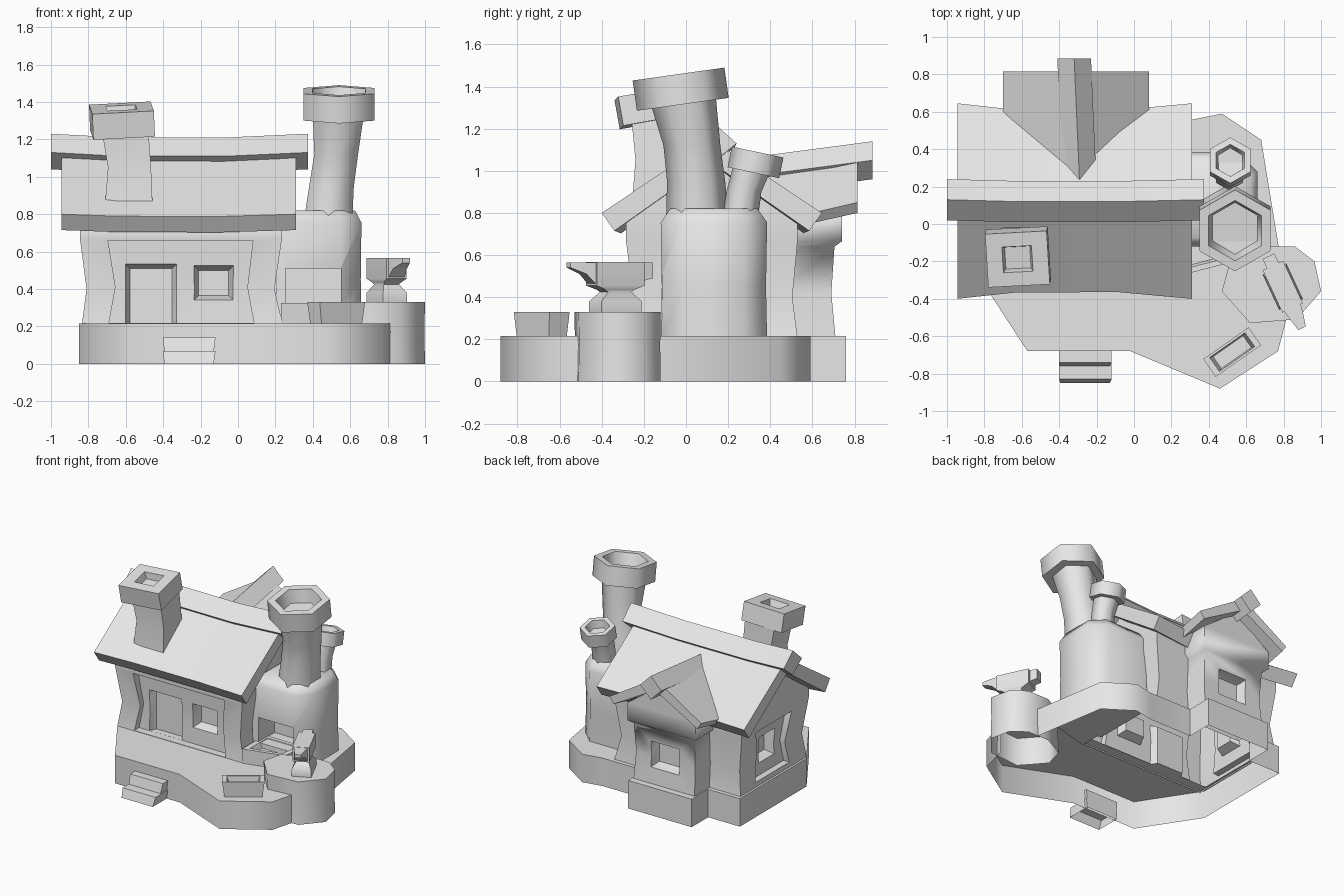
import bpy, bmesh, math
from mathutils import Matrix, Vector

old = bpy.data.objects.get("Cube")
if old:
    bpy.data.objects.remove(old)

GREY = (0.8, 0.8, 0.8, 1)
stone = bpy.data.materials.new("plain_grey")
stone.use_nodes = True
stone.diffuse_color = GREY
stone.node_tree.nodes["Principled BSDF"].inputs["Base Color"].default_value = GREY


# --- helpers ---
def finish(name, bm):
    me = bpy.data.meshes.new(name)
    bm.to_mesh(me)
    bm.free()
    me.materials.append(stone)
    ob = bpy.data.objects.new(name, me)
    bpy.context.collection.objects.link(ob)
    smooth(ob)
    return ob


def smooth(ob):
    bpy.ops.object.select_all(action='DESELECT')
    ob.select_set(True)
    bpy.context.view_layer.objects.active = ob
    bpy.ops.object.shade_smooth_by_angle(angle=math.radians(62))


def loft(name, rings, matrix=Matrix(), open_start=False):
    """Skin a stack of rings with the same number of points and cap the ends."""
    bm = bmesh.new()
    rows = [[bm.verts.new(matrix @ Vector(p)) for p in ring] for ring in rings]
    n = len(rows[0])
    for a, b in zip(rows, rows[1:]):
        for i in range(n):
            j = (i + 1) % n
            bm.faces.new((a[i], a[j], b[j], b[i]))
    first = bm.faces.new(rows[0][::-1])
    bm.faces.new(rows[-1])
    bmesh.ops.recalc_face_normals(bm, faces=bm.faces)
    if open_start:
        bm.faces.remove(first)
    bmesh.ops.remove_doubles(bm, verts=bm.verts, dist=0.0005)
    return finish(name, bm)


def rect(x0, x1, y0, y1, z):
    return [(x0, y0, z), (x1, y0, z), (x1, y1, z), (x0, y1, z)]


def at(outline, z, k=1.0):
    """Flat outline at height z, scaled about its centre."""
    cx = sum(p[0] for p in outline) / len(outline)
    cy = sum(p[1] for p in outline) / len(outline)
    return [(cx + (p[0] - cx) * k, cy + (p[1] - cy) * k, z) for p in outline]


def hexagon(r, z=0.0, c=(0, 0)):
    return [(c[0] + r * math.cos(math.radians(30 + 60 * i)),
             c[1] + r * math.sin(math.radians(30 + 60 * i)), z) for i in range(6)]


def hollow(name, outline, z0, z1, k, depth, flare=1.0, matrix=Matrix()):
    """Block with a pit sunk into its top."""
    return loft(name, [at(outline, z0), at(outline, z1, flare), at(outline, z1, flare * k),
                       at(outline, z1 - depth, flare * k * 0.85)], matrix)


def place(x, y, z, rx=0, ry=0, rz=0):
    turn = [Matrix.Rotation(math.radians(a), 4, ax) for a, ax in ((rz, 'Z'), (ry, 'Y'), (rx, 'X'))]
    return Matrix.Translation((x, y, z)) @ turn[0] @ turn[1] @ turn[2]


def reveal(name, w, h, depth, matrix, sill=0.025):
    """Cutter for an opening facing -y whose sides slant inwards."""
    def ring(y, m, s):
        return [(m - w / 2, y, s - h / 2), (w / 2 - m, y, s - h / 2),
                (w / 2 - m, y, h / 2 - m), (m - w / 2, y, h / 2 - m)]
    return loft(name, [ring(-0.2, 0, 0), ring(0, 0, 0), ring(depth, 0.025, sill)], matrix)


def cut(ob, *cutters):
    """Subtract the cutters for good and discard them."""
    for c in cutters:
        c.hide_render = True
        mod = ob.modifiers.new("cut", 'BOOLEAN')
        mod.operation, mod.solver, mod.object = 'DIFFERENCE', 'EXACT', c
        deps = bpy.context.evaluated_depsgraph_get()
        me = bpy.data.meshes.new_from_object(ob.evaluated_get(deps))
        ob.modifiers.clear()
        ob.data = me
        bpy.data.objects.remove(c)
    smooth(ob)


def open_bottom(ob, z):
    bm = bmesh.new()
    bm.from_mesh(ob.data)
    low = [f for f in bm.faces if all(v.co.z < z for v in f.verts)]
    bmesh.ops.delete(bm, geom=low, context='FACES')
    bm.to_mesh(ob.data)
    bm.free()


# --- platform: open shell, its top pierced under the house ---
DECK = 0.215
UNDER_ANVIL = (0.775, -0.13)
outline = [(-0.85, 0.56), (-0.85, -0.25), (-0.57, -0.68), (-0.02, -0.68), (0.46, -0.88),
           (0.77, -0.68), (0.83, -0.45), UNDER_ANVIL, (0.68, 0.45), (0.47, 0.59),
           (0.32, 0.56), (-0.04, 0.56), (-0.04, 0.76), (-0.58, 0.76), (-0.58, 0.56)]
opening = [(-0.82, 0.51), (-0.82, -0.2), (0.22, -0.2), (0.22, 0.51),
           (-0.08, 0.51), (-0.08, 0.68), (-0.54, 0.68), (-0.54, 0.51)]
bm = bmesh.new()
tops = [bm.verts.new((x, y, DECK)) for x, y in outline]
feet = [bm.verts.new((x, y, 0)) for x, y in outline]
hole = [bm.verts.new((x, y, DECK)) for x, y in opening]
rim_edges = [bm.edges.new((ring[i - 1], ring[i])) for ring in (tops, hole) for i in range(len(ring))]
bmesh.ops.triangle_fill(bm, use_beauty=True, edges=rim_edges, normal=(0, 0, 1))
for f in bm.faces:
    f.normal_update()
    if f.normal.z < 0:
        f.normal_flip()
for i, point in enumerate(outline):
    if point != UNDER_ANVIL:
        bm.faces.new((tops[i - 1], feet[i - 1], feet[i], tops[i]))
finish("platform", bm)

# --- front steps with slanted risers ---
for name, y, z, low in (("upper_step", -0.74, 0.14, 0.06), ("lower_step", -0.83, 0.068, 0)):
    loft(name, [rect(-0.395, -0.13, y - 0.02, -0.66, low),
                rect(-0.40, -0.12, y, -0.66, z)], open_start=True)

# --- house body with pinched walls, gables and recesses ---
RIDGE_Y = 0.12
house = loft("house_walls", [
    rect(-0.835, 0.24, -0.275, 0.53, 0.205),
    rect(-0.81, 0.195, -0.25, 0.505, 0.40),
    rect(-0.845, 0.235, -0.285, 0.53, 0.67),
    rect(-0.845, 0.235, -0.285, 0.53, 0.765),
    rect(-0.845, 0.235, RIDGE_Y, RIDGE_Y, 1.06)])
cut(house,
    loft("front_panel_cutter", [rect(-0.69, 0.085, -0.5, -0.215, 0.218),
                                rect(-0.655, 0.05, -0.5, -0.21, 0.41),
                                rect(-0.695, 0.08, -0.5, -0.225, 0.66)]),
    reveal("door_cutter", 0.275, 0.315, 0.05, place(-0.465, -0.214, 0.376), sill=0),
    reveal("window_cutter", 0.21, 0.185, 0.07, place(-0.13, -0.214, 0.432)),
    loft("side_panel_cutter", [rect(-1, -0.78, -0.07, 0.34, 0.25),
                               rect(-1, -0.77, -0.04, 0.30, 0.42),
                               rect(-1, -0.79, -0.08, 0.35, 0.64)]),
    reveal("side_window_cutter", 0.19, 0.20, 0.07, place(-0.777, 0.13, 0.44, rz=-90)))
open_bottom(house, 0.21)

# --- rear wing with overhanging gable ---
wing = loft("wing_walls", [
    rect(-0.57, -0.05, 0.45, 0.71, 0.205),
    rect(-0.56, -0.06, 0.45, 0.69, 0.42),
    rect(-0.57, -0.05, 0.45, 0.705, 0.64),
    rect(-0.60, -0.02, 0.45, 0.74, 0.665),
    rect(-0.60, -0.02, 0.45, 0.74, 0.80),
    rect(-0.31, -0.31, 0.45, 0.74, 1.01)])
cut(wing, reveal("wing_window_cutter", 0.24, 0.20, 0.06, place(-0.31, 0.69, 0.435, rz=180)))
open_bottom(wing, 0.21)

# --- main roof and ridge beam, both sagging in the middle ---
STATIONS = ((0, 0), (0.24, 0.9), (0.68, 1), (1, 0))
profile = [(-0.40, 0.80), (RIDGE_Y, 1.15), (0.645, 0.80), (0.585, 0.715), (RIDGE_Y, 1.04), (-0.34, 0.715)]
loft("main_roof", [[(-0.945 + 1.255 * t, RIDGE_Y + (y - RIDGE_Y) * (1 - 0.07 * s), z - 0.012 * s)
                    for y, z in profile] for t, s in STATIONS])
diamond = [(0.02, 1.13), (0.13, 1.23), (0.24, 1.13), (0.13, 1.04)]
loft("main_ridge_beam", [[(-1.0 + 1.375 * t, y - 0.01 * s, z - 0.02 * s) for y, z in diamond]
                         for t, s in STATIONS])

# --- wing roof and beam, rising outwards ---
WING_X = -0.31
half = [(-0.39, 0.85), (0, 1.09), (0.39, 0.85), (0.355, 0.80), (0, 1.0), (-0.355, 0.80)]
loft("wing_roof", [[(WING_X + x, y, z - drop * (0.5 + 1.3 * abs(x))) for x, z in half]
                   for y, drop in ((0.815, 0), (0.25, 0.13))])
diamond = [(-0.10, 1.05), (-0.01, 1.14), (0.08, 1.05), (-0.01, 0.96)]
loft("wing_ridge_beam", [[(WING_X + x + shift, y, z - drop) for x, z in diamond]
                         for y, drop, shift in ((0.885, 0, 0), (0.20, 0.09, 0.03))])

# --- square roof chimney ---
loft("roof_chimney_shaft", [rect(-0.715, -0.455, -0.26, 0.0, 0.80),
                            rect(-0.695, -0.465, -0.24, -0.02, 1.05),
                            rect(-0.73, -0.48, -0.26, -0.03, 1.26)])
hollow("roof_chimney_cap", rect(-0.165, 0.165, -0.145, 0.145, 0), -0.065, 0.075, 0.48, 0.05,
       matrix=place(-0.62, -0.175, 1.295, rx=10, ry=-3, rz=3))

# --- forge body with fire opening ---
plan = [(0.2, -0.12), (0.55, -0.12), (0.66, -0.02), (0.66, 0.28), (0.55, 0.385), (0.2, 0.385)]
forge = loft("forge_body", [at(plan, 0.2), at(plan, 0.45, 0.98), at(plan, 0.755), at(plan, 0.82, 0.82)])
cut(forge, loft("fire_cutter", [rect(0.255, 0.55, -0.5, 0.08, 0.32), rect(0.255, 0.55, -0.5, 0.08, 0.51)]))
hollow("hearth", [(0.23, -0.28), (0.54, -0.2), (0.57, 0.0), (0.23, 0.0)], 0.2, 0.325, 0.75, 0.04)

# --- six-sided chimneys ---
loft("large_chimney_shaft", [hexagon(r, z, (x, y)) for r, x, y, z in (
    (0.15, 0.48, 0.055, 0.75), (0.138, 0.50, 0.048, 0.95),
    (0.135, 0.525, 0.028, 1.12), (0.16, 0.537, -0.018, 1.35))])
hollow("large_chimney_rim", hexagon(0.22), -0.07, 0.075, 0.74, 0.10,
       matrix=place(0.54, -0.025, 1.385, rx=8))
loft("small_chimney_shaft", [hexagon(r, z, (0.51, y)) for r, y, z in (
    (0.085, 0.25, 0.72), (0.083, 0.275, 0.9), (0.095, 0.32, 1.03))])
hollow("small_chimney_rim", hexagon(0.125), -0.05, 0.05, 0.7, 0.06,
       matrix=place(0.515, 0.33, 1.04, rx=-12))

# --- water trough ---
hollow("trough", rect(-0.132, 0.132, -0.052, 0.052, 0), 0, 0.12, 0.78, 0.06, flare=1.12,
       matrix=place(0.525, -0.685, 0.21, rz=35))

# --- anvil pedestal and anvil ---
stump = [(0.62, -0.53), (0.87, -0.51), (1.0, -0.36), (0.965, -0.2),
         (0.86, -0.12), (0.68, -0.12), (0.51, -0.21), (0.47, -0.36)]
loft("anvil_pedestal", [at(stump, 0), at(stump, 0.17, 0.985), at(stump, 0.33)], open_start=True)
spot = place(0.795, -0.335, 0.33, rz=-65)
loft("anvil_body", [rect(-a, a, -b, b, z) for a, b, z in (
    (0.105, 0.07, 0), (0.105, 0.07, 0.05), (0.06, 0.045, 0.095),
    (0.075, 0.05, 0.105), (0.125, 0.06, 0.125), (0.125, 0.06, 0.237))], spot)


def end_piece(name, sections):
    loft(name, [[(x, -w, lo), (x, w, lo), (x, w, 0.235), (x, -w, 0.235)] for x, w, lo in sections], spot)


end_piece("anvil_horn", ((0.12, 0.048, 0.13), (0.17, 0.04, 0.18), (0.245, 0.022, 0.21)))
end_piece("anvil_heel", ((-0.12, 0.035, 0.145), (-0.18, 0.035, 0.16)))
